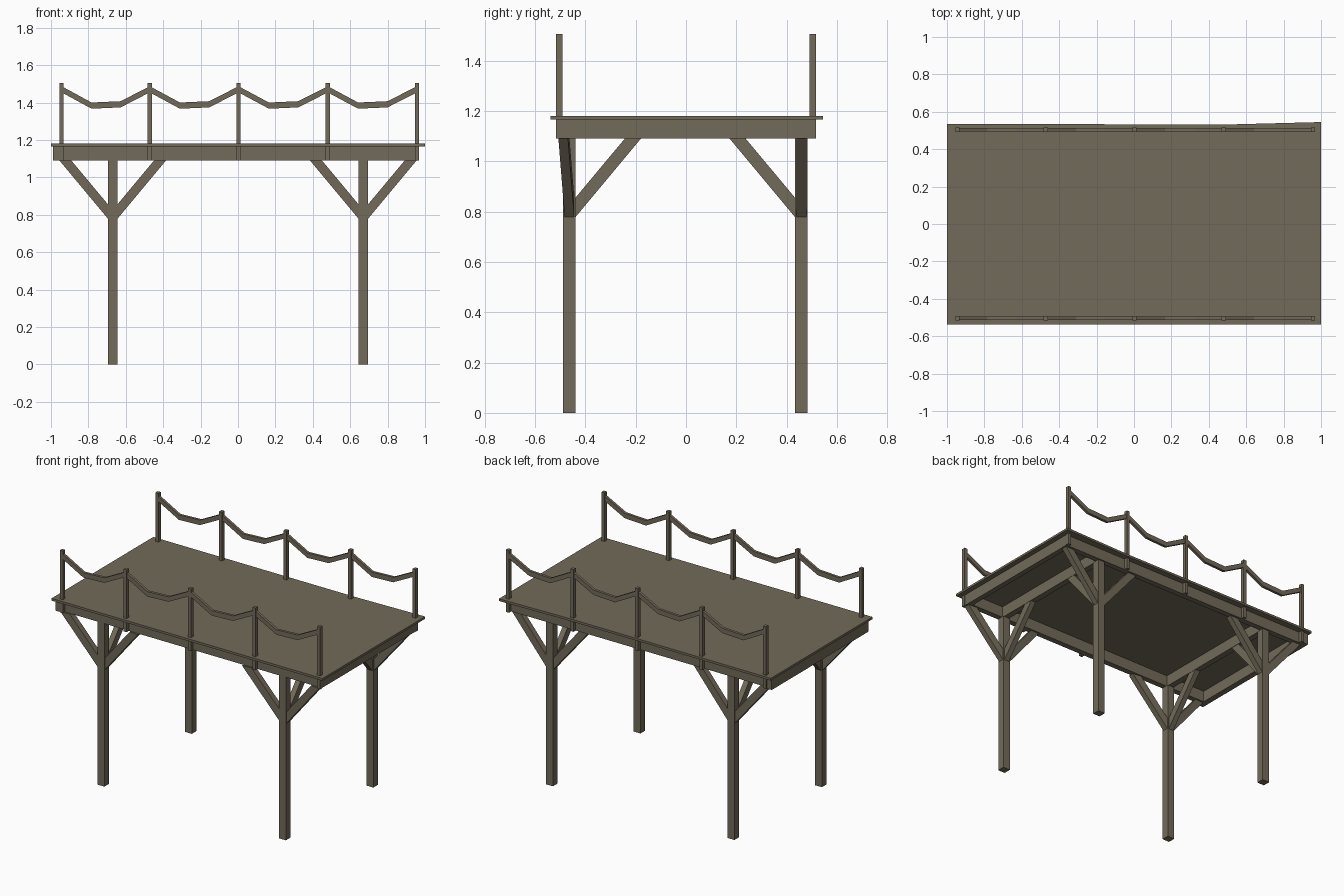
import bpy
import bmesh
from mathutils import Vector

cube = bpy.data.objects.get("Cube")
if cube:
    bpy.data.objects.remove(cube)

wood = bpy.data.materials.new("weathered wood")
wood.use_nodes = True
COLOUR = (0.17, 0.145, 0.1, 1)
wood.diffuse_color = COLOUR
wood.node_tree.nodes["Principled BSDF"].inputs["Base Color"].default_value = COLOUR

DECK_Z, FRAME_TOP, FRAME_LOW, RAIL_TOP = 1.18, 1.165, 1.09, 1.505


def prism(name, outline, sweep):
    """Sweep a closed 3D outline along a vector into a solid."""
    bm = bmesh.new()
    face = bm.faces.new([bm.verts.new(p) for p in outline])
    top = bmesh.ops.extrude_face_region(bm, geom=[face])["geom"]
    moved = [v for v in top if isinstance(v, bmesh.types.BMVert)]
    bmesh.ops.translate(bm, verts=moved, vec=Vector(sweep))
    bmesh.ops.recalc_face_normals(bm, faces=bm.faces)
    mesh = bpy.data.meshes.new(name)
    bm.to_mesh(mesh)
    bm.free()
    mesh.materials.append(wood)
    obj = bpy.data.objects.new(name, mesh)
    bpy.context.collection.objects.link(obj)
    return obj


def box(name, x0, x1, y0, y1, z0, z1):
    corners = [(x0, y0, z0), (x1, y0, z0), (x1, y1, z0), (x0, y1, z0)]
    return prism(name, corners, (0, 0, z1 - z0))


# Deck boards, with one slightly uneven corner
prism("deck", [(-1, -0.538, FRAME_TOP), (1, -0.538, FRAME_TOP), (1, 0.545, FRAME_TOP),
               (0.5, 0.532, FRAME_TOP), (-1, 0.535, FRAME_TOP)], (0, 0, DECK_Z - FRAME_TOP))

# Frame under the deck
for side, s in (("front", -1), ("back", 1)):
    box(side + "_beam", -0.95, 0.965, s * 0.455, s * 0.493, FRAME_LOW, FRAME_TOP)
box("right_end_beam", -0.99, -0.95, -0.51, 0.51, FRAME_LOW, FRAME_TOP)
box("left_end_beam", 0.93, 0.965, -0.493, 0.493, FRAME_LOW, FRAME_TOP)
for side, s in (("right", -1), ("left", 1)):
    box(side + "_cross_beam", s * 0.65, s * 0.69, -0.46, 0.46, FRAME_LOW, FRAME_TOP)

# Legs, each with two braces along the deck and one across it
BRACE = [(0, 0.778), (0.26, FRAME_LOW), (0.196, FRAME_LOW), (0, 0.855)]
for x in (-0.67, 0.67):
    for y, lean in ((-0.464, -0.025), (0.458, 0)):
        s = 1 if y > 0 else -1
        box("leg", x - 0.026, x + 0.026, y - 0.025, y + 0.025, 0, FRAME_LOW)
        for d in (-1, 1):
            outline = [(x + d * (0.025 + run), y - 0.018 + lean * run / 0.26, z)
                       for run, z in BRACE]
            prism("long_brace", outline, (0, 0.038, 0))
        outline = [(x - 0.018, y - s * (0.025 + run), z) for run, z in BRACE]
        prism("cross_brace", outline, (0.036, 0, 0))

# Railing posts on the outside of the beams, with sagging rails between
POSTS = (-0.943, -0.472, 0.003, 0.48, 0.957)
SAG = [(0, 1.487), (0.34, 1.4), (0.67, 1.407), (1, 1.487)]
for s in (-1, 1):
    y = s * 0.504
    for x in POSTS:
        box("railing_post", x - 0.011, x + 0.011, y - 0.0125, y + 0.0125, FRAME_LOW, RAIL_TOP)
    for a, b in zip(POSTS, POSTS[1:]):
        top = [(a + (b - a) * t, y - 0.009, z) for t, z in SAG]
        low = [(px, py, pz - 0.033) for px, py, pz in reversed(top)]
        prism("sagging_rail", top + low, (0, 0.018, 0))
